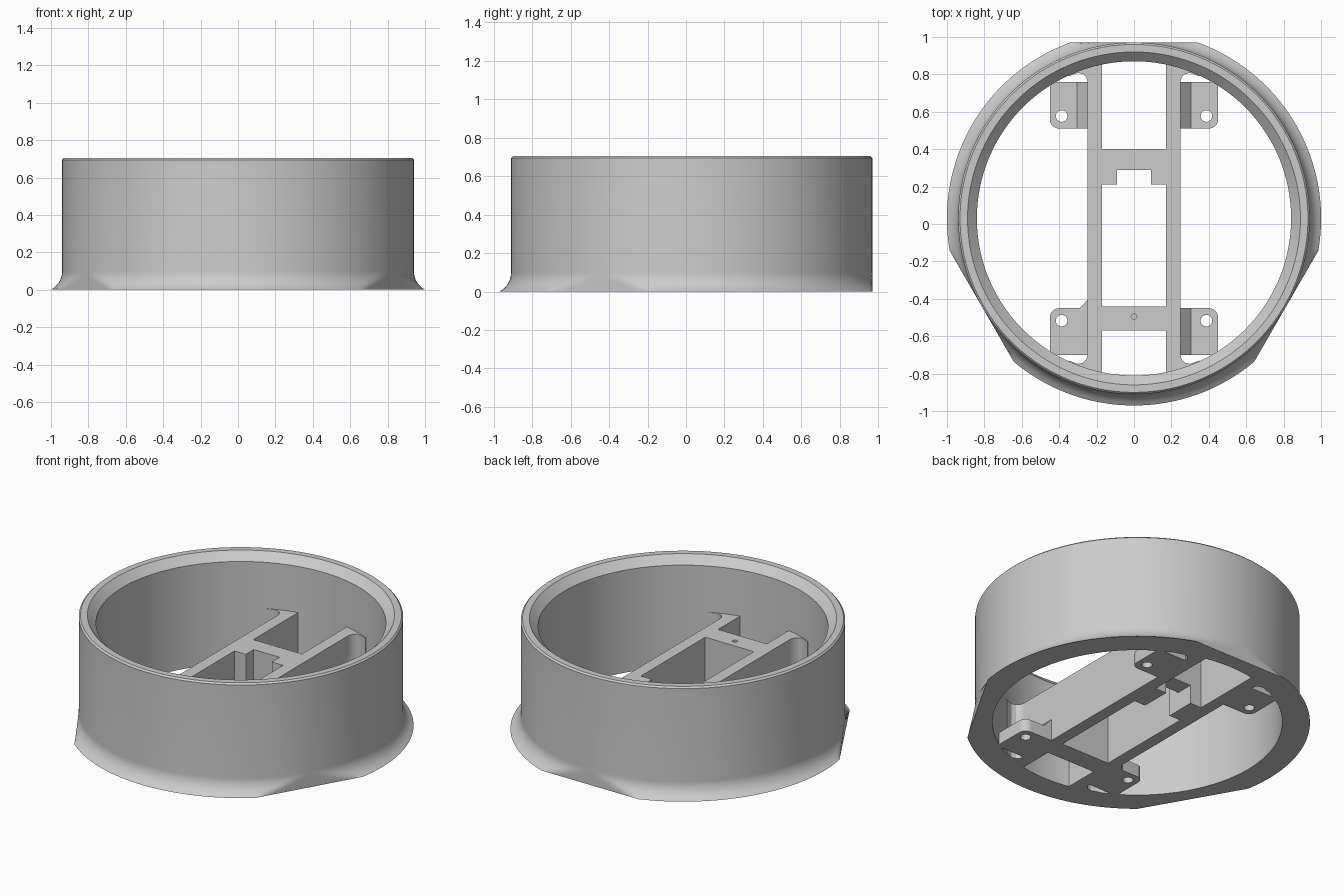
import bpy, bmesh, math
from math import sin, cos, pi, radians, sqrt

if "Cube" in bpy.data.objects:
    bpy.data.objects.remove(bpy.data.objects["Cube"], do_unlink=True)

CY = 0.03            # ring centre in y
OUTER, INNER, FLARE = 0.94, 0.84, 1.0
TOP, FRAME_H, TAB_H = 0.705, 0.36, 0.08

grey = bpy.data.materials.new("plain_grey")
grey.use_nodes = True
grey.diffuse_color = (0.6, 0.6, 0.6, 1)
grey.node_tree.nodes["Principled BSDF"].inputs["Base Color"].default_value = (0.6, 0.6, 0.6, 1)


def finish(name, bm):
    bmesh.ops.recalc_face_normals(bm, faces=bm.faces)
    me = bpy.data.meshes.new(name)
    bm.to_mesh(me)
    bm.free()
    me.materials.append(grey)
    ob = bpy.data.objects.new(name, me)
    bpy.context.collection.objects.link(ob)
    return ob


def smooth(ob):
    bpy.ops.object.select_all(action='DESELECT')
    ob.select_set(True)
    bpy.context.view_layer.objects.active = ob
    bpy.ops.object.shade_smooth_by_angle(angle=radians(30))


def prism(name, pts, z0, z1):
    """Extrude an outline, given relative to the ring centre, from z0 to z1."""
    bm = bmesh.new()
    face = bm.faces.new([bm.verts.new((x, y + CY, z0)) for x, y in pts])
    out = bmesh.ops.extrude_face_region(bm, geom=[face])
    for v in out["geom"]:
        if isinstance(v, bmesh.types.BMVert):
            v.co.z = z1
    return finish(name, bm)


def box(name, x0, x1, y0, y1, z0, z1):
    return prism(name, [(x0, y0), (x1, y0), (x1, y1), (x0, y1)], z0, z1)


def drill(ob, x, y, r, z0, z1):
    """Cut a round hole and remove the cutter."""
    pts = [(x + r * cos(2 * pi * i / 24), y + r * sin(2 * pi * i / 24)) for i in range(24)]
    cutter = prism("hole_cutter", pts, z0, z1)
    cutter.hide_render = True
    mod = ob.modifiers.new("hole", 'BOOLEAN')
    mod.operation, mod.solver, mod.object = 'DIFFERENCE', 'EXACT', cutter
    bpy.context.view_layer.update()
    mesh = bpy.data.meshes.new_from_object(ob.evaluated_get(bpy.context.evaluated_depsgraph_get()))
    ob.modifiers.clear()
    ob.data = mesh
    bpy.data.objects.remove(cutter, do_unlink=True)


# Outer ring with a concave foot flare that is trimmed by three flats
def flat_limit(a):
    d = (a - pi / 2 + pi / 3) % (2 * pi / 3) - pi / 3
    return OUTER / cos(d)


rho, foot = 0.113, 0.1
profile = [(INNER, 0)]
for i in range(9):
    z = foot * i / 8
    profile.append((OUTER + rho - sqrt(rho ** 2 - (foot - z) ** 2), z))
profile += [(OUTER, TOP - 0.01), (OUTER - 0.01, TOP), (0.89, TOP), (INNER, TOP - 0.05)]

SEG = 180
bm = bmesh.new()
loops = []
for r, z in profile:
    loop = []
    for i in range(SEG):
        a = 2 * pi * i / SEG
        rr = min(r, flat_limit(a))
        loop.append(bm.verts.new((rr * cos(a), rr * sin(a) + CY, z)))
    loops.append(loop)
for k, lower in enumerate(loops):
    upper = loops[(k + 1) % len(loops)]
    for i in range(SEG):
        j = (i + 1) % SEG
        bm.faces.new((lower[i], lower[j], upper[j], upper[i]))
smooth(finish("outer_ring", bm))

# Two long rails with flared ends, and four screw tabs
RAIL_IN, RAIL_OUT, TAB_X = 0.172, 0.248, 0.45
for sx, side in ((1, "left"), (-1, "right")):
    box(side + "_rail", sx * RAIL_IN, sx * RAIL_OUT, -0.845, 0.845, 0, FRAME_H)
    for sy, end in ((1, "back"), (-1, "front")):
        tag = end + "_" + side
        flare = [(RAIL_OUT, 0.73), (0.255, 0.755), (0.272, 0.772), (0.3, 0.778),
                 (0.35, 0.76), (0.35, 0.79), (RAIL_OUT, 0.85)]
        smooth(prism(tag + "_rail_flare", [(sx * x, sy * y) for x, y in flare], 0, FRAME_H))

        r = 0.05
        corner = [(TAB_X - r + r * sin(t), 0.48 + r - r * cos(t))
                  for t in [pi / 2 * i / 8 for i in range(9)]]
        tab = [(RAIL_OUT, 0.48)] + corner + [(TAB_X, 0.73), (RAIL_OUT, 0.73)]
        ob = prism(tag + "_tab", [(sx * x, sy * y) for x, y in tab], 0, TAB_H)
        drill(ob, sx * 0.387, sy * 0.547, 0.031, -0.1, 0.2)
        smooth(ob)

        # Sloped gusset between rail and tab, or a corner web on one tab
        if tag == "front_right":
            prism(tag + "_web", [(-RAIL_OUT, -0.48), (-0.29, -0.48), (-RAIL_OUT, -0.435)], 0, TAB_H)
        else:
            bm = bmesh.new()
            tri = [(RAIL_OUT, TAB_H), (0.305, TAB_H), (RAIL_OUT, TAB_H + 0.06)]
            a, b = [[bm.verts.new((sx * x, sy * y + CY, z)) for x, z in tri] for y in (0.48, 0.73)]
            bm.faces.new(a)
            bm.faces.new(b)
            for i in range(3):
                j = (i + 1) % 3
                bm.faces.new((a[i], a[j], b[j], b[i]))
            finish(tag + "_gusset", bm)

# Front crossbar with a small blind hole
bar = box("front_crossbar", -RAIL_IN, RAIL_IN, -0.6, -0.47, 0, FRAME_H)
drill(bar, 0, -0.525, 0.015, FRAME_H - 0.15, FRAME_H + 0.1)
smooth(bar)

# Back crossbar: two full-height legs and a raised bridge
for sx, side in ((1, "left"), (-1, "right")):
    box("back_crossbar_" + side + "_leg", sx * 0.092, sx * RAIL_IN, 0.18, 0.37, 0, FRAME_H)
box("back_crossbar_bridge", -0.092, 0.092, 0.26, 0.37, 0.12, FRAME_H)
